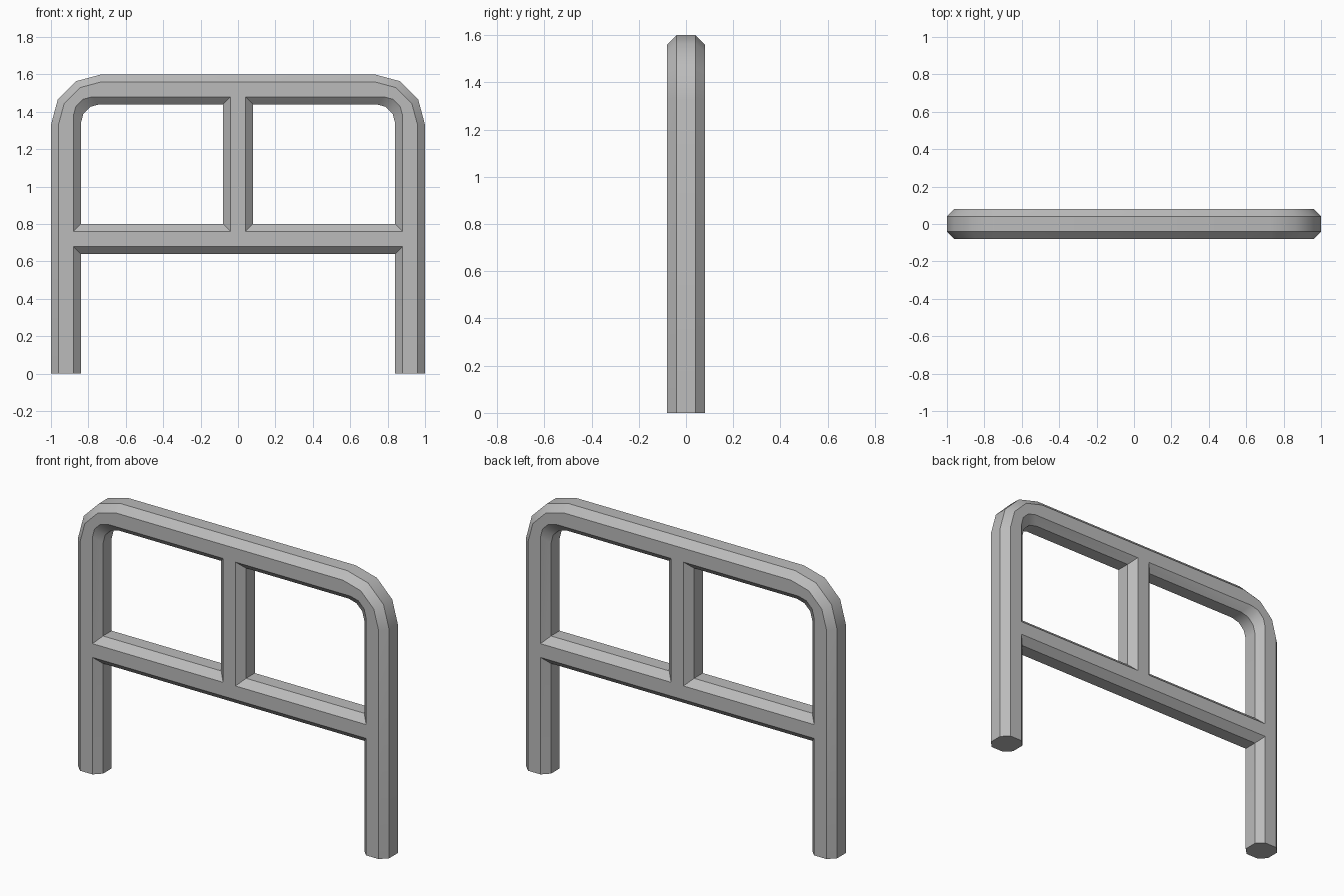
import bpy, bmesh, math

cube = bpy.data.objects.get("Cube")
if cube:
    bpy.data.objects.remove(cube, do_unlink=True)

HALF, FLAT = 0.08, 0.04          # octagonal tube: half width, half flat
AXIS_X, AXIS_Z = 0.92, 1.52      # tube centre lines of leg and top bar
RAIL_Z = 0.72
BEND_STEPS = 3

grey = bpy.data.materials.new("grey metal")
grey.use_nodes = True
colour = (0.5, 0.5, 0.5, 1)
grey.diffuse_color = colour
grey.node_tree.nodes["Principled BSDF"].inputs["Base Color"].default_value = colour

# Tube cross-section: (offset away from the frame's middle, depth)
OCTAGON = [(HALF, -FLAT), (HALF, FLAT), (FLAT, HALF), (-FLAT, HALF),
           (-HALF, FLAT), (-HALF, -FLAT), (-FLAT, -HALF), (FLAT, -HALF)]


def make_tube(name, rings, caps):
    """Skin a list of eight-point rings."""
    bm = bmesh.new()
    loops = [[bm.verts.new(p) for p in ring] for ring in rings]
    for a, b in zip(loops, loops[1:]):
        for i in range(8):
            j = (i + 1) % 8
            bm.faces.new((a[i], a[j], b[j], b[i]))
    if caps:
        bm.faces.new(loops[0])
        bm.faces.new(loops[-1])
        bmesh.ops.recalc_face_normals(bm, faces=bm.faces)
    else:
        # Open mitred ends: orient the walls outward from the tube axis
        centre = sum((v.co for v in bm.verts), loops[0][0].co * 0) / len(bm.verts)
        bm.normal_update()
        for f in bm.faces:
            if f.normal.dot(f.calc_center_median() - centre) < 0:
                f.normal_flip()
    mesh = bpy.data.meshes.new(name)
    bm.to_mesh(mesh)
    bm.free()
    mesh.materials.append(grey)
    obj = bpy.data.objects.new(name, mesh)
    bpy.context.collection.objects.link(obj)
    bpy.ops.object.select_all(action='DESELECT')
    obj.select_set(True)
    bpy.context.view_layer.objects.active = obj
    bpy.ops.object.shade_smooth_by_angle(angle=math.radians(35))
    return obj


def bend_point(offset, depth, step):
    """Point on the right-hand bend; the inner edges share a tight radius."""
    radius = 0.19 + offset if offset > 0 else 0.10
    a = math.radians(90) * step / BEND_STEPS
    x = AXIS_X + offset - radius + radius * math.cos(a)
    z = AXIS_Z + offset - radius + radius * math.sin(a)
    return (x, depth, z)


# Outer hoop: leg, bend, top bar, bend, leg
half = [[(AXIS_X + o, d, 0) for o, d in OCTAGON]]
half += [[bend_point(o, d, s) for o, d in OCTAGON] for s in range(BEND_STEPS + 1)]
mirrored = [[(-x, y, z) for x, y, z in ring] for ring in reversed(half)]
make_tube("outer_frame", half + mirrored, True)


def mitre(depth):
    """Distance from a tube's axis to its surface at the given depth."""
    return HALF if abs(depth) < 0.06 else FLAT


# Cross rail, ends cut to fit the legs
make_tube("cross_rail",
          [[(s * (AXIS_X - mitre(d)), d, RAIL_Z + o) for o, d in OCTAGON]
           for s in (-1, 1)], False)

# Centre post, ends cut to fit the rail and the top bar
make_tube("centre_post",
          [[(o, d, RAIL_Z + mitre(d)) for o, d in OCTAGON],
           [(o, d, AXIS_Z - mitre(d)) for o, d in OCTAGON]], False)
